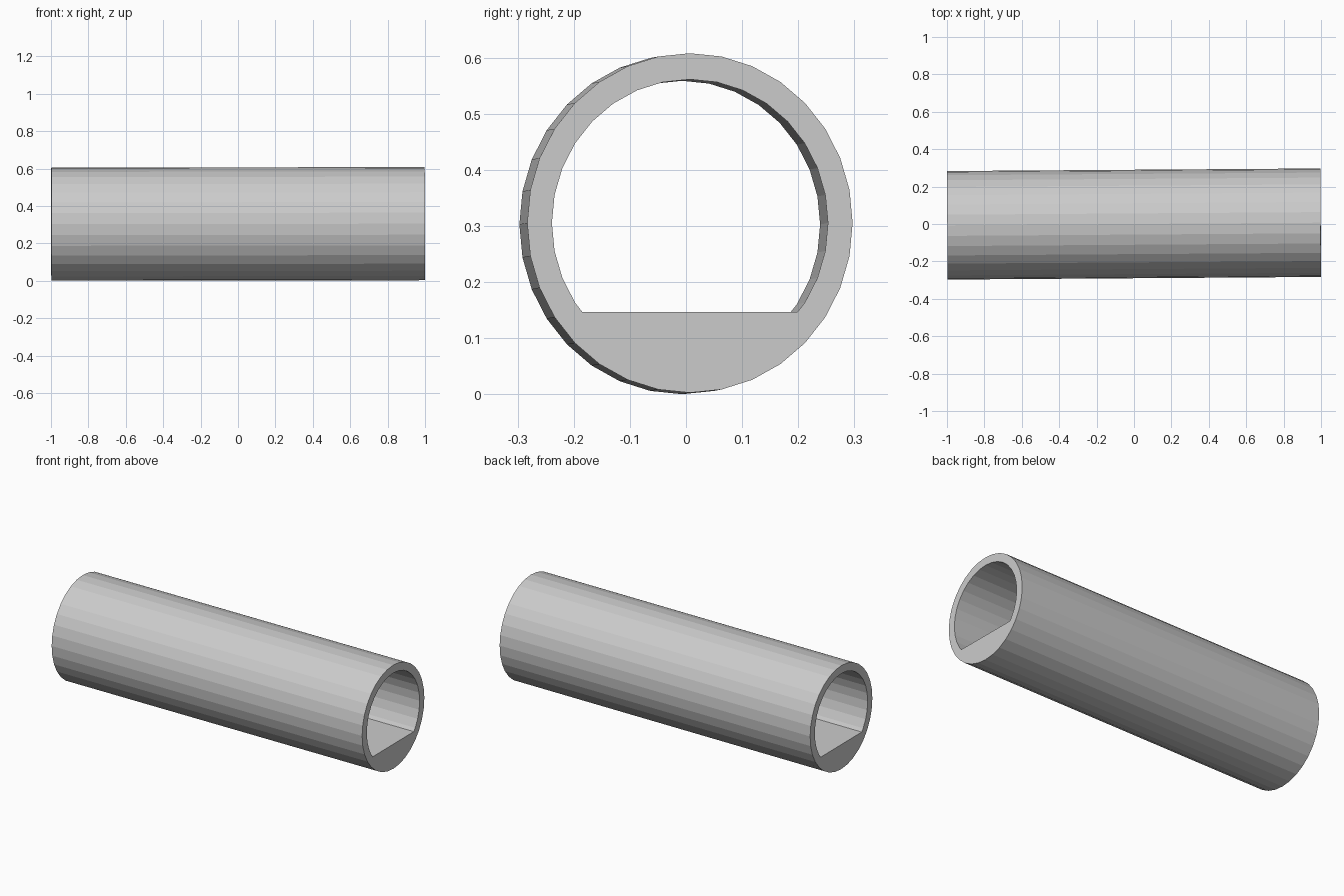
import bpy, bmesh, math

if "Cube" in bpy.data.objects:
    bpy.data.objects.remove(bpy.data.objects["Cube"])

SIDES, HALF = 32, 0.998
OUTER, INNER = (0.290, 0.3025), (0.246, 0.256)   # radii in y and z
FLOOR_Z = -0.159                                  # floor level below the tube axis


def ring_point(radii, i):
    a = 2 * math.pi * i / SIDES                   # measured from the bottom
    return radii[0] * math.sin(a), -radii[1] * math.cos(a)


def finish(bm, name):
    bmesh.ops.recalc_face_normals(bm, faces=bm.faces)
    mesh = bpy.data.meshes.new(name)
    bm.to_mesh(mesh)
    bm.free()
    obj = bpy.data.objects.new(name, mesh)
    bpy.context.collection.objects.link(obj)
    # the whole pipe lies very slightly askew
    obj.location = (0, 0, 0.304)
    obj.rotation_euler = (0, -0.0013, 0.007)
    return obj


def add_loop(bm, x, points):
    return [bm.verts.new((x, y, z)) for y, z in points]


def bridge(bm, a, b):
    n = len(a)
    for i in range(n):
        j = (i + 1) % n
        bm.faces.new((a[i], a[j], b[j], b[i]))


# Pipe wall
bm = bmesh.new()
loops = [add_loop(bm, x, [ring_point(r, i) for i in range(SIDES)])
         for x, r in ((-HALF, OUTER), (HALF, OUTER), (HALF, INNER), (-HALF, INNER))]
for k in range(4):
    bridge(bm, loops[k], loops[(k + 1) % 4])
finish(bm, "pipe_wall")

# Flat floor filling the bottom of the bore
low, high = ring_point(INNER, 4), ring_point(INNER, 5)
t = (FLOOR_Z - low[1]) / (high[1] - low[1])
edge = low[0] + t * (high[0] - low[0])
profile = [(-edge, FLOOR_Z)] + [ring_point(INNER, i) for i in range(-4, 5)] + [(edge, FLOOR_Z)]
bm = bmesh.new()
left, right = (add_loop(bm, x, profile) for x in (-HALF, HALF))
bridge(bm, left, right)
bm.faces.new(left)
bm.faces.new(right)
finish(bm, "pipe_floor")
